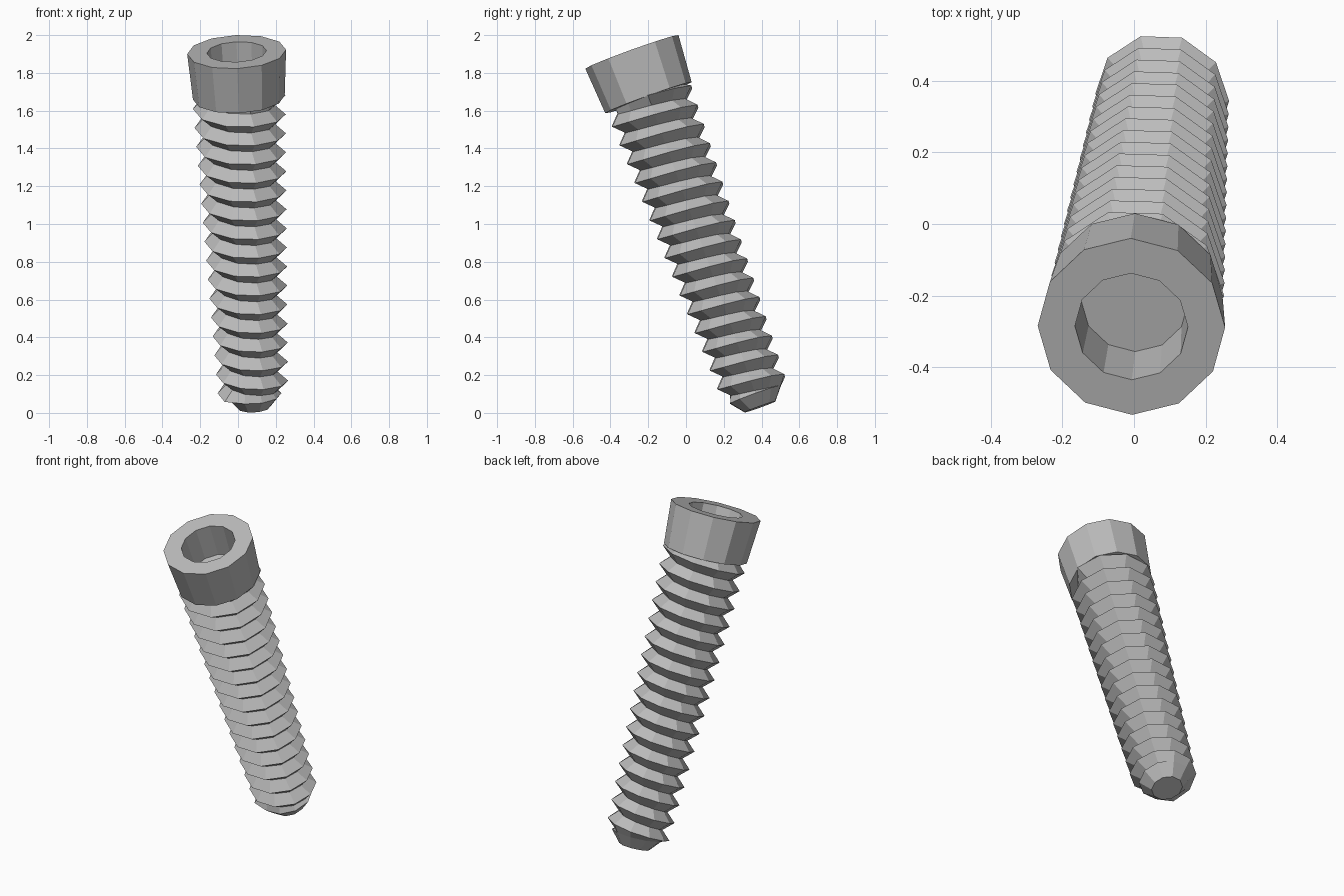
import bpy, bmesh
from math import sin, cos, pi
from mathutils import Vector

cube = bpy.data.objects.get("Cube")
if cube:
    bpy.data.objects.remove(cube)

# Screw axis, from the centre of the tip up to the centre of the head
BASE = Vector((0.083, 0.392, 0.032))
AXIS = Vector((-0.048, -0.361, 1.0)).normalized()
TURN = Vector((0, 0, 1)).rotation_difference(AXIS)

LENGTH = 2.0
HEAD_START = 1.742
PITCH = 0.107
DEPTH = 0.056

steel = bpy.data.materials.new("grey steel")
steel.use_nodes = True
grey = (0.5, 0.5, 0.5, 1)
steel.diffuse_color = grey
steel.node_tree.nodes["Principled BSDF"].inputs["Base Color"].default_value = grey


def place(s, r, angle):
    """Point at distance s along the axis and r away from it."""
    return BASE + TURN @ Vector((r * cos(angle), r * sin(angle), s))


def finish(name, bm):
    bmesh.ops.remove_doubles(bm, verts=bm.verts, dist=0.0005)
    bmesh.ops.holes_fill(bm, edges=bm.edges, sides=0)
    bmesh.ops.recalc_face_normals(bm, faces=bm.faces)
    mesh = bpy.data.meshes.new(name)
    bm.to_mesh(mesh)
    bm.free()
    mesh.materials.append(steel)
    obj = bpy.data.objects.new(name, mesh)
    bpy.context.collection.objects.link(obj)
    return obj


def thread_point(s, crest):
    """Clamp the helix to the tip cone below and the head above."""
    if s < -0.03:
        return 0, 0.09
    if s < 0.07:
        return 0.07, 0.15
    outer = 0.184 + 0.064 * s / HEAD_START
    if s > HEAD_START + 0.01:
        return HEAD_START + 0.01, outer - DEPTH
    return s, outer if crest else outer - DEPTH


def threaded_shaft(sides=10):
    bm = bmesh.new()
    rows = 44
    columns = []
    for i in range(sides):
        angle = 2 * pi * i / sides
        column = []
        for j in range(rows):
            s = 0.112 + PITCH * (0.25 - i / sides + j / 2 - 4)
            column.append(bm.verts.new(place(*thread_point(s, j % 2 == 0), angle)))
        columns.append(column)
    for i in range(sides):
        # the last column joins the first one a full turn lower
        last = i == sides - 1
        a = columns[i][2:] if last else columns[i]
        b = columns[(i + 1) % sides]
        for j in range(len(a) - 1):
            bm.faces.new((a[j], b[j], b[j + 1], a[j + 1]))
    return finish("threaded_shaft", bm)


def socket_head(sides=12):
    # Outer wall, rim and recessed socket
    profile = [(HEAD_START, 0.243), (LENGTH, 0.262), (LENGTH, 0.158), (LENGTH - 0.21, 0.15)]
    bm = bmesh.new()
    rings = [[bm.verts.new(place(s, r, 2 * pi * i / sides)) for i in range(sides)]
             for s, r in profile]
    for low, high in zip(rings, rings[1:]):
        for i in range(sides):
            k = (i + 1) % sides
            bm.faces.new((low[i], low[k], high[k], high[i]))
    return finish("socket_head", bm)


threaded_shaft()
socket_head()
